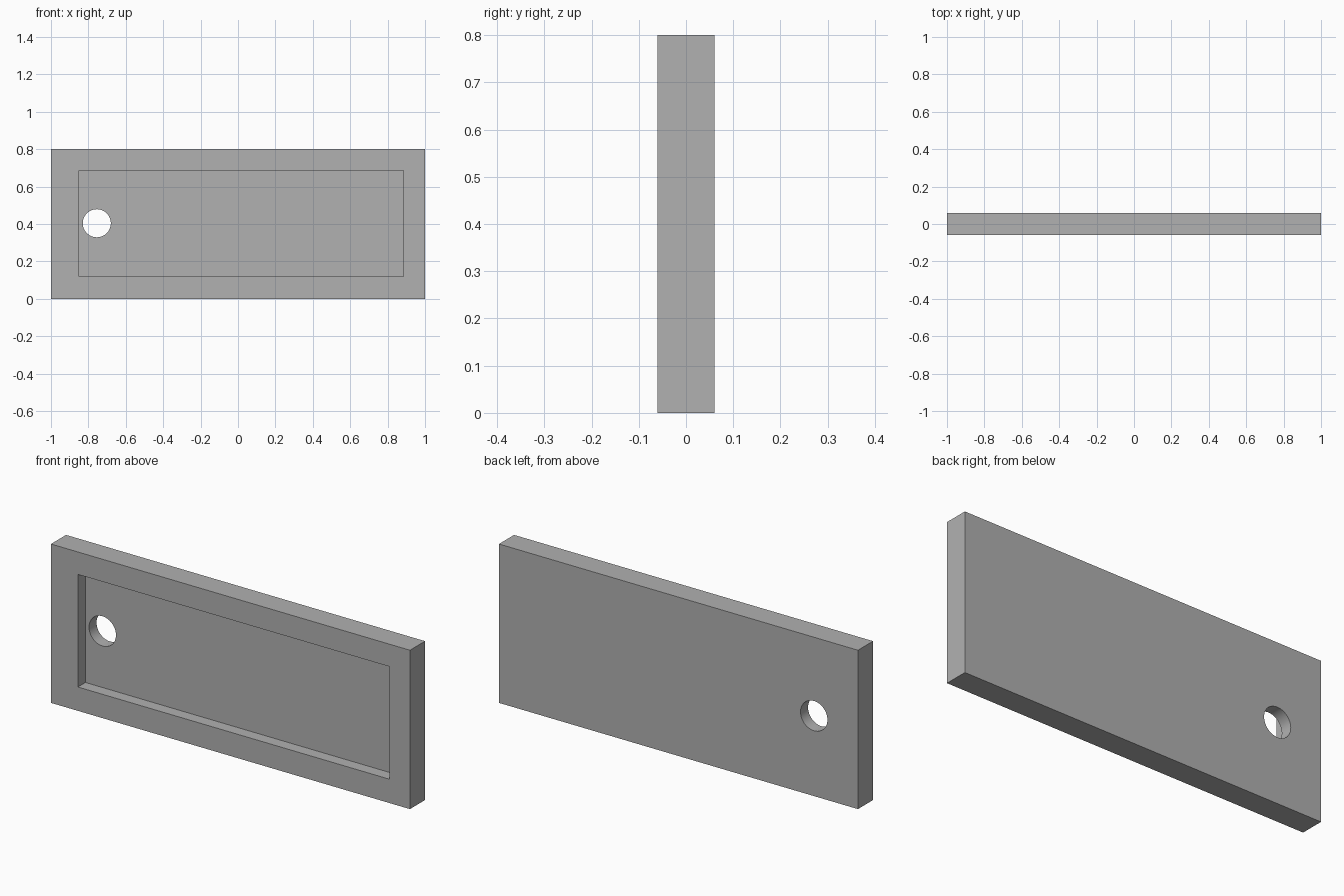
import bpy
import math

cube = bpy.data.objects.get("Cube")
if cube:
    bpy.data.objects.remove(cube, do_unlink=True)

# Single grey material
grey = bpy.data.materials.new("mid_grey")
grey.use_nodes = True
colour = (0.44, 0.44, 0.44, 1)
grey.diffuse_color = colour
grey.node_tree.nodes["Principled BSDF"].inputs["Base Color"].default_value = colour


def box(name, low, high):
    """Box between two opposite corners."""
    centre = [(a + b) / 2 for a, b in zip(low, high)]
    bpy.ops.mesh.primitive_cube_add(size=1, location=centre)
    obj = bpy.context.object
    obj.name = name
    obj.scale = [b - a for a, b in zip(low, high)]
    bpy.ops.object.transform_apply(location=False, rotation=False, scale=True)
    obj.data.materials.append(grey)
    return obj


def cut(target, cutter):
    """Subtract a hidden cutter and apply the result."""
    cutter.hide_render = True
    mod = target.modifiers.new("cut", "BOOLEAN")
    mod.operation = "DIFFERENCE"
    mod.solver = "EXACT"
    mod.object = cutter
    bpy.context.view_layer.objects.active = target
    bpy.ops.object.modifier_apply(modifier=mod.name)
    bpy.data.objects.remove(cutter, do_unlink=True)


# Rectangular plate
plate = box("plate", (-1, -0.06, 0), (1, 0.06, 0.8))

# Shallow pocket in the front
cut(plate, box("pocket_cutter", (-0.85, -0.2, 0.12), (0.885, 0, 0.687)))

# Round through hole near the right end
bpy.ops.mesh.primitive_cylinder_add(
    vertices=64, radius=0.075, depth=0.5,
    location=(-0.755, 0, 0.404), rotation=(math.pi / 2, 0, 0))
hole = bpy.context.object
hole.name = "hole_cutter"
hole.data.materials.append(grey)
cut(plate, hole)

# Smooth hole wall, sharp plate edges
bpy.ops.object.select_all(action="DESELECT")
plate.select_set(True)
bpy.context.view_layer.objects.active = plate
bpy.ops.object.shade_smooth_by_angle(angle=math.radians(30))
